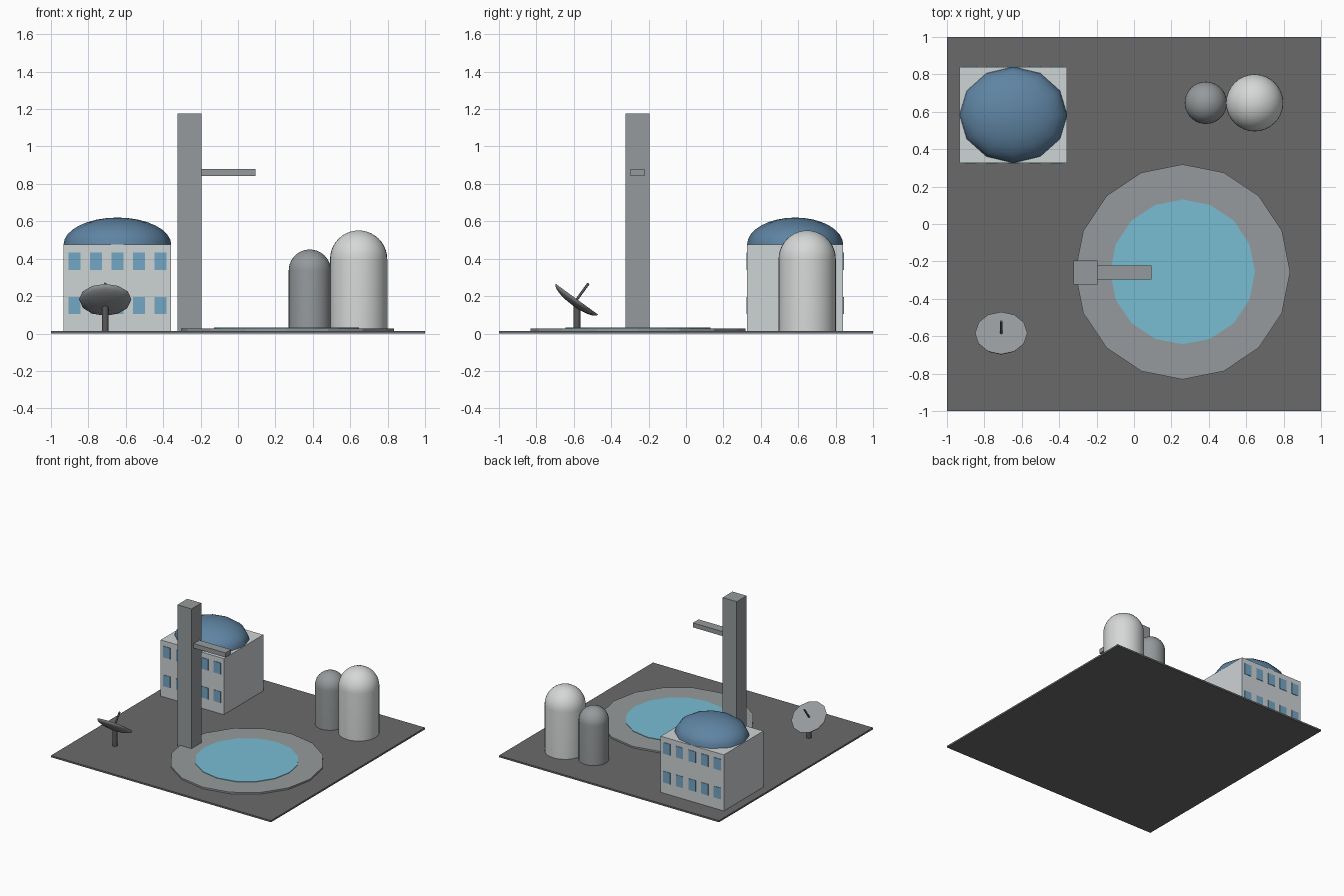
import bpy, bmesh, math
from mathutils import Matrix

cube = bpy.data.objects.get("Cube")
if cube:
    bpy.data.objects.remove(cube, do_unlink=True)


def material(name, hex_code):
    def linear(c):
        return c / 12.92 if c <= 0.04045 else ((c + 0.055) / 1.055) ** 2.4
    rgb = [linear(int(hex_code[i:i + 2], 16) / 255) for i in (0, 2, 4)]
    m = bpy.data.materials.new(name)
    m.use_nodes = True
    m.diffuse_color = (*rgb, 1)
    m.node_tree.nodes["Principled BSDF"].inputs["Base Color"].default_value = (*rgb, 1)
    return m


asphalt = material("asphalt", "6a6a6a")
concrete = material("concrete grey", "969a9c")
water = material("pool blue", "78bed4")
wall = material("wall white", "ced3d5")
roof_blue = material("roof blue", "5f84a3")
glass = material("window blue", "74a6c5")
tank_white = material("tank white", "d6d8d8")
dark_metal = material("dark metal", "5a5a5a")


def finish(name, bm, mat, smooth=False):
    bmesh.ops.recalc_face_normals(bm, faces=bm.faces)
    mesh = bpy.data.meshes.new(name)
    bm.to_mesh(mesh)
    bm.free()
    mesh.materials.append(mat)
    obj = bpy.data.objects.new(name, mesh)
    bpy.context.collection.objects.link(obj)
    if smooth:
        bpy.ops.object.select_all(action='DESELECT')
        obj.select_set(True)
        bpy.context.view_layer.objects.active = obj
        bpy.ops.object.shade_smooth_by_angle(angle=math.radians(50))
    return obj


def add_box(bm, x0, x1, y0, y1, z0, z1):
    centre = Matrix.Translation(((x0 + x1) / 2, (y0 + y1) / 2, (z0 + z1) / 2))
    size = Matrix.Diagonal((x1 - x0, y1 - y0, z1 - z0, 1))
    bmesh.ops.create_cube(bm, size=1, matrix=centre @ size)


def box(name, mat, *bounds):
    bm = bmesh.new()
    add_box(bm, *bounds)
    return finish(name, bm, mat)


def turned(name, mat, profile, sides, place, smooth=False):
    """Spin a (radius, height) profile about z and close its open ends."""
    bm = bmesh.new()
    rings = []
    for r, z in profile:
        if r < 1e-5:
            rings.append([bm.verts.new((0, 0, z))])
        else:
            angles = [math.tau * i / sides for i in range(sides)]
            rings.append([bm.verts.new((r * math.cos(a), r * math.sin(a), z)) for a in angles])
    for low, high in zip(rings, rings[1:]):
        for i in range(sides):
            corners = [low[i % len(low)], low[(i + 1) % len(low)],
                       high[(i + 1) % len(high)], high[i % len(high)]]
            bm.faces.new(list(dict.fromkeys(corners)))
    for end in (rings[0], rings[-1]):
        if len(end) > 1:
            bm.faces.new(end)
    bm.transform(place)
    return finish(name, bm, mat, smooth)


def arc(radius, height, base, steps):
    """Quarter-ellipse profile from rim to pole."""
    angles = [math.pi / 2 * i / steps for i in range(steps + 1)]
    return [(radius * math.cos(a), base + height * math.sin(a)) for a in angles]


def at(x, y, z=0):
    return Matrix.Translation((x, y, z))


# Ground slab
GROUND = 0.014
box("ground", asphalt, -1, 1, -1, 1, 0, GROUND)

# Round pad with pool disc
pad_place = at(0.26, -0.256)
turned("pad", concrete, [(0.575, GROUND), (0.575, 0.027)], 16, pad_place)
turned("pool", water, [(0.387, 0.027), (0.387, 0.031)], 16, pad_place)

# Tower with side arm
box("tower", concrete, -0.324, -0.196, -0.324, -0.196, GROUND, 1.175)
box("tower_arm", concrete, -0.196, 0.093, -0.296, -0.222, 0.843, 0.88)

# Building with oval dome
X0, X1, Y0, Y1, TOP = -0.932, -0.358, 0.327, 0.84, 0.475
box("building", wall, X0, X1, Y0, Y1, GROUND, TOP)
MID_X, MID_Y = (X0 + X1) / 2, (Y0 + Y1) / 2
turned("building_dome", roof_blue, arc(1, 0.145, 0, 8), 12,
       at(MID_X, MID_Y, TOP) @ Matrix.Diagonal((0.288, 0.257, 1, 1)), True)

# Window plates on the front and back walls
bm = bmesh.new()
for y in (Y0, Y1):
    for z in (0.15, 0.386):
        for column in range(-2, 3):
            x = MID_X + column * 0.115
            add_box(bm, x - 0.032, x + 0.032, y - 0.004, y + 0.004, z - 0.046, z + 0.046)
finish("windows", bm, glass)

# Storage tanks with round tops
for name, mat, x, radius, top in (("large_tank", tank_white, 0.645, 0.153, 0.551),
                                  ("small_tank", concrete, 0.384, 0.113, 0.449)):
    profile = [(radius, GROUND)] + arc(radius, radius, top - radius, 10)
    turned(name, mat, profile, 32, at(x, 0.648), True)

# Dish on a post, tilted to the back
DISH_X, DISH_Y = -0.71, -0.583
turned("dish_post", dark_metal, [(0.018, GROUND), (0.018, 0.165)], 12, at(DISH_X, DISH_Y), True)
tilt = at(DISH_X, DISH_Y, 0.183) @ Matrix.Rotation(math.radians(-36), 4, 'X')
turned("dish", concrete, arc(0.14, -0.04, 0, 6), 12, tilt, True)
turned("dish_feed", dark_metal, [(0.007, -0.01), (0.007, 0.105)], 8, tilt, True)
